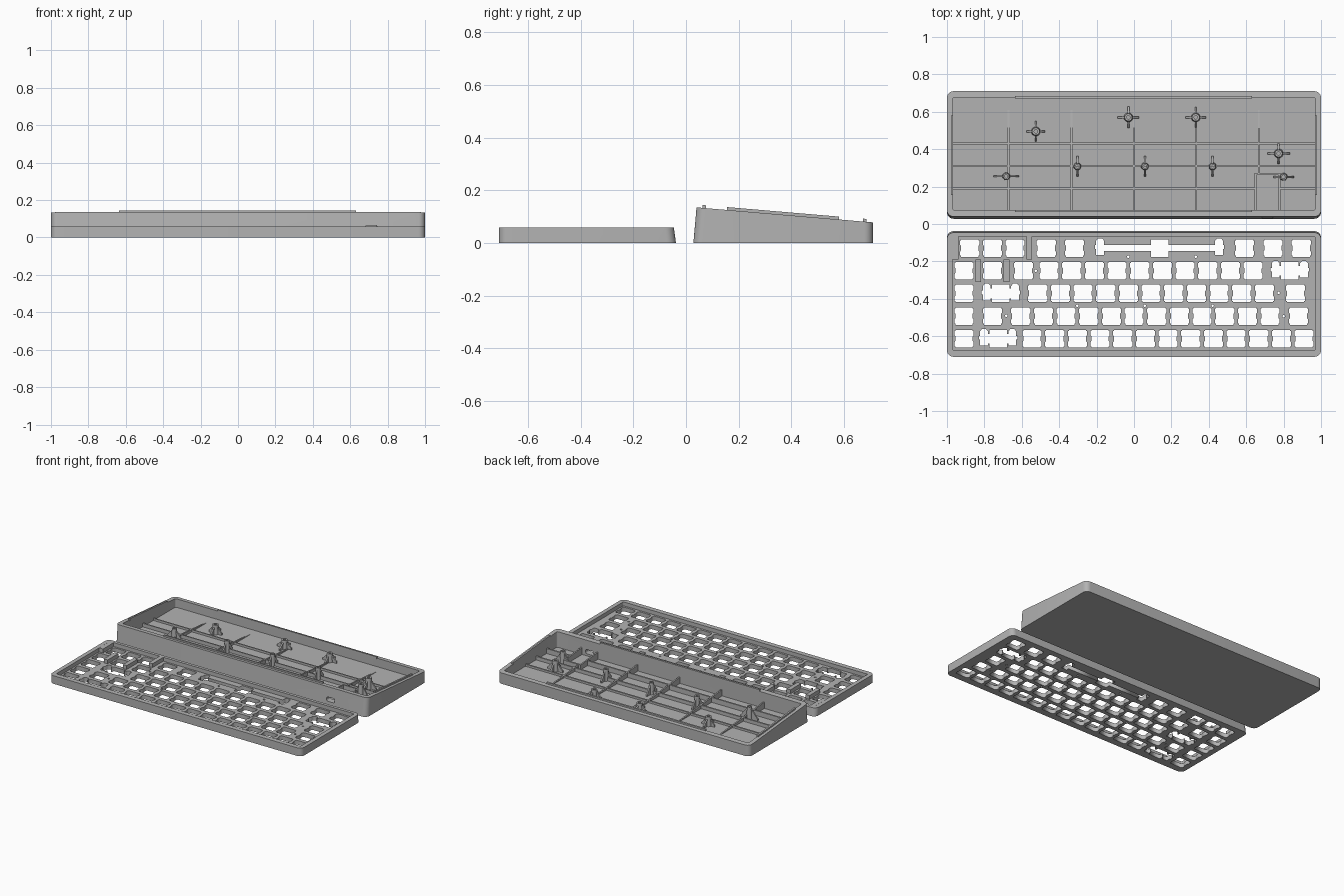
import bpy, bmesh, math

cube = bpy.data.objects.get("Cube")
if cube:
    bpy.data.objects.remove(cube)

grey = bpy.data.materials.new("matte grey")
grey.use_nodes = True
grey.diffuse_color = (0.45, 0.45, 0.45, 1)
grey.node_tree.nodes["Principled BSDF"].inputs["Base Color"].default_value = (0.45, 0.45, 0.45, 1)

U = 0.1212          # key pitch
FLOOR = 0.02        # case floor thickness
FRAME_H = 0.058
PLATE_H = 0.03
SHIFT = 0.745       # offset from frame to case


def rim(y):
    """Sloping height of the case rim."""
    return 0.135 - 0.085 * (y - 0.04)


def rib_top(y):
    return max(rim(y) - 0.067, FLOOR)


def rounded(x0, x1, y0, y1, r, steps=6):
    """Outline of a rectangle with round corners."""
    pts = []
    for i, (cx, cy) in enumerate([(x1 - r, y1 - r), (x0 + r, y1 - r), (x0 + r, y0 + r), (x1 - r, y0 + r)]):
        for k in range(steps + 1):
            a = math.pi / 2 * (i + k / steps)
            pts.append((cx + r * math.cos(a), cy + r * math.sin(a)))
    return pts


def circle(x, y, r, n=20):
    return [(x + r * math.cos(2 * math.pi * k / n), y + r * math.sin(2 * math.pi * k / n)) for k in range(n)]


def at(outline, z):
    """Lift an outline to a height, or onto a sloping surface."""
    return [(x, y, z(y) if callable(z) else z) for x, y in outline]


def loft(name, rings, closed=False, smooth=False):
    """Skin matching rings; cap the ends, or join them when closed."""
    bm = bmesh.new()
    loops = [[bm.verts.new(p) for p in ring] for ring in rings]
    pairs = list(zip(loops, loops[1:]))
    if closed:
        pairs.append((loops[-1], loops[0]))
    else:
        bm.faces.new(loops[0])
        bm.faces.new(loops[-1])
    n = len(loops[0])
    for a, b in pairs:
        for i in range(n):
            j = (i + 1) % n
            bm.faces.new((a[i], a[j], b[j], b[i]))
    bmesh.ops.recalc_face_normals(bm, faces=bm.faces)
    mesh = bpy.data.meshes.new(name)
    bm.to_mesh(mesh)
    bm.free()
    mesh.materials.append(grey)
    ob = bpy.data.objects.new(name, mesh)
    bpy.context.collection.objects.link(ob)
    if smooth:
        activate(ob)
        bpy.ops.object.shade_smooth_by_angle(angle=math.radians(35))
    return ob


def activate(ob):
    bpy.ops.object.select_all(action='DESELECT')
    ob.select_set(True)
    bpy.context.view_layer.objects.active = ob


def block(name, x0, x1, y0, y1, z0, z1):
    base = [(x0, y0), (x1, y0), (x1, y1), (x0, y1)]
    return loft(name, [at(base, z0), at(base, z1)])


# Bottom case: sloping tray
pocket = rounded(-0.97, 0.97, 0.075, 0.677, 0.01)
case = loft("case_tray", [
    at(rounded(-1, 1, 0.028, 0.71, 0.035), 0),
    at(rounded(-1, 1, 0.04, 0.71, 0.035), rim),
    at(pocket, rim), at(pocket, FLOOR)], smooth=True)

# Cable port through the tall wall
port = [(x, z) for x, z in rounded(0.68, 0.745, 0.035, 0.065, 0.012)]
cutter = loft("port_cutter", [[(x, y, z) for x, z in port] for y in (0.0, 0.1)])
cutter.hide_render = True
activate(case)
mod = case.modifiers.new("port", 'BOOLEAN')
mod.operation = 'DIFFERENCE'
mod.solver = 'EXACT'
mod.object = cutter
bpy.ops.object.modifier_apply(modifier=mod.name)
bpy.data.objects.remove(cutter)

# Alignment lips on the rim
for y in (0.069, 0.678):
    block("long_lip", -0.635, 0.63, y - 0.006, y + 0.006, lambda v: rim(v) - 0.005, lambda v: rim(v) + 0.011)
for x in (-0.973, 0.973):
    block("side_lip", x - 0.006, x + 0.006, 0.155, 0.58, lambda v: rim(v) - 0.005, lambda v: rim(v) + 0.011)

# Floor ribs, stopping at the port bay
T = 0.005
for y in (0.19, 0.31, 0.43):
    spans = [(-0.97, 0.645), (0.78, 0.97)] if y < 0.27 else [(-0.97, 0.97)]
    for x0, x1 in spans:
        block("long_rib", x0, x1, y - T, y + T, FLOOR - 0.005, rib_top)
for x in (-0.67, -0.335, 0, 0.333, 0.667):
    block("cross_rib", x - T, x + T, 0.27 if x > 0.6 else 0.075, 0.61, FLOOR - 0.005, rib_top)

# Port bay walls
for x in (0.65, 0.777):
    block("bay_side", x - T, x + T, 0.075, 0.27, FLOOR - 0.005, lambda y: rib_top(y) + 0.005)
block("bay_end", 0.645, 0.782, 0.262, 0.273, FLOOR - 0.005, lambda y: rib_top(y) + 0.005)

# Screw posts with fins: position, fin reach along x and y
posts = [(-0.525, 0.495, 0.05, 0.055), (-0.03, 0.57, 0.057, 0.058), (0.33, 0.57, 0.055, 0.055),
         (0.773, 0.377, 0.06, 0.055), (0.8, 0.252, 0.055, 0), (-0.683, 0.255, 0.067, 0),
         (-0.303, 0.308, 0, 0.055), (0.058, 0.308, 0, 0.055), (0.42, 0.308, 0, 0.055)]
for px, py, fx, fy in posts:
    top = rim(py) - 0.01
    r = 0.025 if fx and fy else 0.021
    loft("screw_post", [at(circle(px, py, r), FLOOR - 0.005), at(circle(px, py, r * 0.8), top),
                        at(circle(px, py, 0.009), top), at(circle(px, py, 0.009), FLOOR + 0.01)], smooth=True)
    for reach, dx, dy in ((fx, 1, 0), (fx, -1, 0), (fy, 0, 1), (fy, 0, -1)):
        if reach:
            profile = [(0.012, FLOOR - 0.005), (reach, FLOOR - 0.005), (reach, FLOOR + 0.012), (0.012, top - 0.008)]
            loft("post_fin", [[(px + dx * d - dy * s, py + dy * d + dx * s, z) for d, z in profile]
                              for s in (-T, T)])

# Top frame: bezel ring around the key plate
opening = rounded(-0.97, 0.97, -0.675, -0.068, 0.008)
loft("top_bezel", [
    at(rounded(-1, 1, -0.71, -0.038, 0.035), 0),
    at(rounded(-1, 1, -0.71, -0.046, 0.035), FRAME_H),
    at(opening, FRAME_H), at(opening, 0)], closed=True, smooth=True)


def mirrored(half):
    return half + [(-x, y) for x, y in reversed(half)]


def switch_hole():
    """Square hole with side lobes for removal."""
    w, n, h = 0.051, 0.046, 0.047
    return mirrored([(n, h), (n, h - 0.006), (w, h - 0.006), (w, 0.018), (n, 0.012),
                     (n, -0.012), (w, -0.018), (w, 0.006 - h), (n, 0.006 - h), (n, -h)])


def stabiliser_hole(d, slot):
    """Switch hole joined by a slot to two outer lobes."""
    w, h, a, b = 0.047, 0.047, d - 0.021, d + 0.021
    return mirrored([(w, h), (w, slot), (a, slot), (a, 0.04), (d - 0.01, 0.052), (d + 0.01, 0.052),
                     (b, 0.04), (b, 0.015), (b + 0.006, 0.015), (b + 0.006, -0.005), (b, -0.005),
                     (b, -0.037), (a, -0.037), (a, -slot), (w, -slot), (w, -h)])


# Key centres per row, counted in key units from the right end
rows = [
    [0.625, 1.875, 3.125, 10.625, 11.875, 13.25, 14.25, 15.25],
    [2.75 + k for k in range(10)] + [12.875, 14.25, 15.5],
    [0.875] + [2.25 + k for k in range(11)] + [15.5],
    [0.75] + [2 + k for k in range(12)] + [14.25, 15.5],
    [0.5 + k for k in range(13)] + [15.5]]
wide = [(0, 6.875, 0.318, 0.016), (1, 1.125, 0.076, 0.026), (2, 13.875, 0.076, 0.026), (4, 14, 0.076, 0.026)]


def key_pos(row, u):
    return 0.97 - U * u, -0.371 + U * (2 - row)


def moved(shape, pos):
    return [(x + pos[0], y + pos[1]) for x, y in shape]


outlines = [opening]
for i, row in enumerate(rows):
    outlines += [moved(switch_hole(), key_pos(i, u)) for u in row]
outlines += [moved(stabiliser_hole(d, s), key_pos(i, u)) for i, u, d, s in wide]
outlines += [circle(p[0], p[1] - SHIFT, 0.007, 10) for p in posts]

# Key plate: one filled flat curve with all holes
curve = bpy.data.curves.new("key_plate", 'CURVE')
curve.dimensions = '2D'
curve.fill_mode = 'BOTH'
curve.extrude = PLATE_H / 2
for outline in outlines:
    spline = curve.splines.new('POLY')
    spline.points.add(len(outline) - 1)
    for point, (x, y) in zip(spline.points, outline):
        point.co = (x, y, 0, 1)
    spline.use_cyclic_u = True
curve.materials.append(grey)
plate = bpy.data.objects.new("key_plate", curve)
plate.location.z = PLATE_H / 2
bpy.context.collection.objects.link(plate)
activate(plate)
bpy.ops.object.convert(target='MESH')

# Raised fillers around the arrow keys
for row, u0, u1 in ((0, 12.5, 12.75), (0, 15.75, 16), (1, 13.5, 13.75), (1, 14.75, 15)):
    x1, y = key_pos(row, u0)
    x0 = key_pos(row, u1)[0]
    block("gap_filler", x0, x1, y - U / 2, y + U / 2, PLATE_H - 0.005, FRAME_H)
